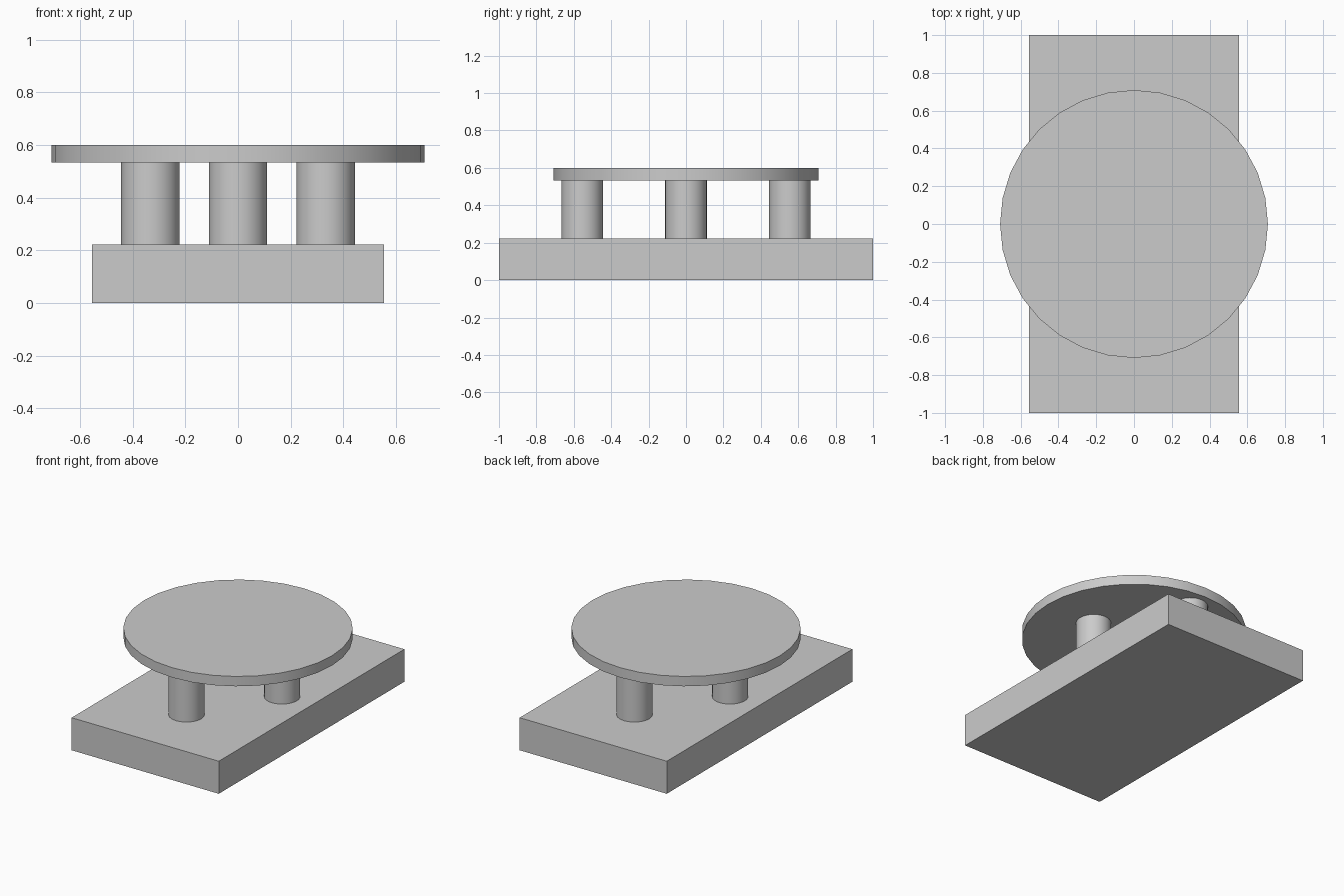
import bpy
import math

if "Cube" in bpy.data.objects:
    bpy.data.objects.remove(bpy.data.objects["Cube"])

# Single stone-grey colour
grey = bpy.data.materials.new("plain_grey")
grey.diffuse_color = (0.6, 0.6, 0.6, 1.0)
grey.use_nodes = True
grey.node_tree.nodes["Principled BSDF"].inputs["Base Color"].default_value = grey.diffuse_color


def finish(obj, name):
    obj.name = name
    obj.data.name = name
    obj.data.materials.append(grey)


def cylinder(name, x, y, z0, z1, radius):
    bpy.ops.mesh.primitive_cylinder_add(vertices=32, radius=radius, depth=z1 - z0,
                                        location=(x, y, (z0 + z1) / 2))
    bpy.ops.object.shade_smooth_by_angle(angle=math.radians(30))
    finish(bpy.context.object, name)


BASE_TOP, DISC_BOTTOM, DISC_TOP = 0.222, 0.533, 0.6

# Rectangular base slab
bpy.ops.mesh.primitive_cube_add(size=1, location=(0, 0, BASE_TOP / 2))
base = bpy.context.object
base.scale = (1.11, 2, BASE_TOP)
bpy.ops.object.transform_apply(location=False, rotation=False, scale=True)
finish(base, "base_slab")

# Four pillars in a diamond layout
pillars = {"front": (0, -0.555), "back": (0, 0.555),
           "left": (-0.333, 0), "right": (0.333, 0)}
for side, (x, y) in pillars.items():
    cylinder(side + "_pillar", x, y, BASE_TOP, DISC_BOTTOM, 0.111)

# Round top plate
cylinder("top_disc", 0, 0, DISC_BOTTOM, DISC_TOP, 0.709)
